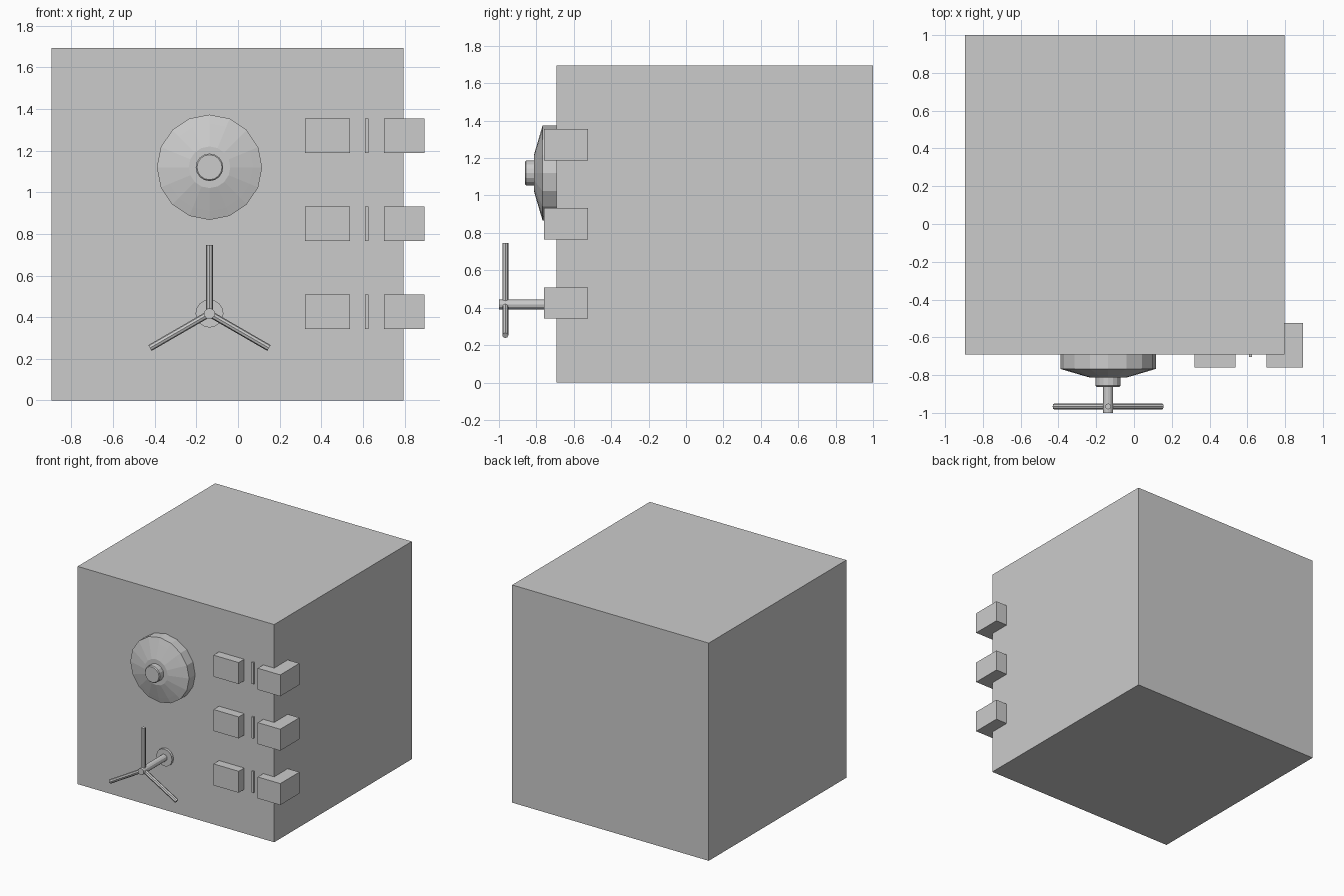
import bpy, bmesh, math
from mathutils import Matrix, Vector

if "Cube" in bpy.data.objects:
    bpy.data.objects.remove(bpy.data.objects["Cube"])

FRONT = -0.692   # y of the door face
CX = -0.137      # x of the dial and handle


def finish(bm, name):
    bmesh.ops.recalc_face_normals(bm, faces=bm.faces)
    me = bpy.data.meshes.new(name)
    bm.to_mesh(me)
    bm.free()
    ob = bpy.data.objects.new(name, me)
    bpy.context.collection.objects.link(ob)
    return ob


def box(name, lo, hi):
    lo, hi = Vector(lo), Vector(hi)
    bm = bmesh.new()
    bmesh.ops.create_cube(bm, size=1, matrix=Matrix.Translation((lo + hi) / 2)
                          @ Matrix.Diagonal((hi - lo).to_4d()))
    return finish(bm, name)


def turned(name, cz, profile, sides):
    """Closed solid turned around the y axis from (radius, y) pairs."""
    bm = bmesh.new()
    rings = []
    for r, y in profile:
        rings.append([bm.verts.new((CX + r * math.sin(math.tau * i / sides), y,
                                    cz + r * math.cos(math.tau * i / sides)))
                      for i in range(sides)])
    for a, b in zip(rings, rings[1:]):
        for i in range(sides):
            j = (i + 1) % sides
            bm.faces.new((a[i], a[j], b[j], b[i]))
    bm.faces.new(rings[0])
    bm.faces.new(rings[-1])
    return finish(bm, name)


# Main body
box("safe_body", (-0.896, FRONT, 0), (0.796, 1.0, 1.694))

# Combination dial with its centre knob
DIAL_Z = 1.12
turned("dial", DIAL_Z, [(0.253, FRONT), (0.253, -0.767), (0.21, -0.78),
                        (0.1, -0.812)], 16)
knob = turned("dial_knob", DIAL_Z, [(0.066, -0.80), (0.066, -0.856),
                                    (0.06, -0.862)], 16)

# Three-spoke handle
HANDLE_Z = 0.417
SPOKE_Y = -0.966
turned("handle_base", HANDLE_Z, [(0.067, FRONT), (0.067, -0.712)], 16)
shaft = turned("handle_shaft", HANDLE_Z, [(0.026, FRONT), (0.026, -1.0)], 12)
spokes = []
for k in range(3):
    bm = bmesh.new()
    place = (Matrix.Translation((CX, SPOKE_Y, HANDLE_Z))
             @ Matrix.Rotation(math.tau * k / 3, 4, 'Y')
             @ Matrix.Translation((0, 0, 0.165)))
    bmesh.ops.create_cone(bm, cap_ends=True, segments=8, radius1=0.016,
                          radius2=0.016, depth=0.33, matrix=place)
    spokes.append(finish(bm, f"handle_spoke_{k + 1}"))

# Hinges: door block, thin pin strip and corner block
for k in range(3):
    z0 = 0.342 + 0.423 * k
    z1 = z0 + 0.167
    for part, x0, x1, y0, y1 in (("door_block", 0.321, 0.538, -0.76, FRONT),
                                 ("strip", 0.61, 0.626, -0.704, FRONT),
                                 ("corner_block", 0.702, 0.896, -0.76, -0.525)):
        box(f"hinge_{part}_{k + 1}", (x0, y0, z0), (x1, y1, z1))
